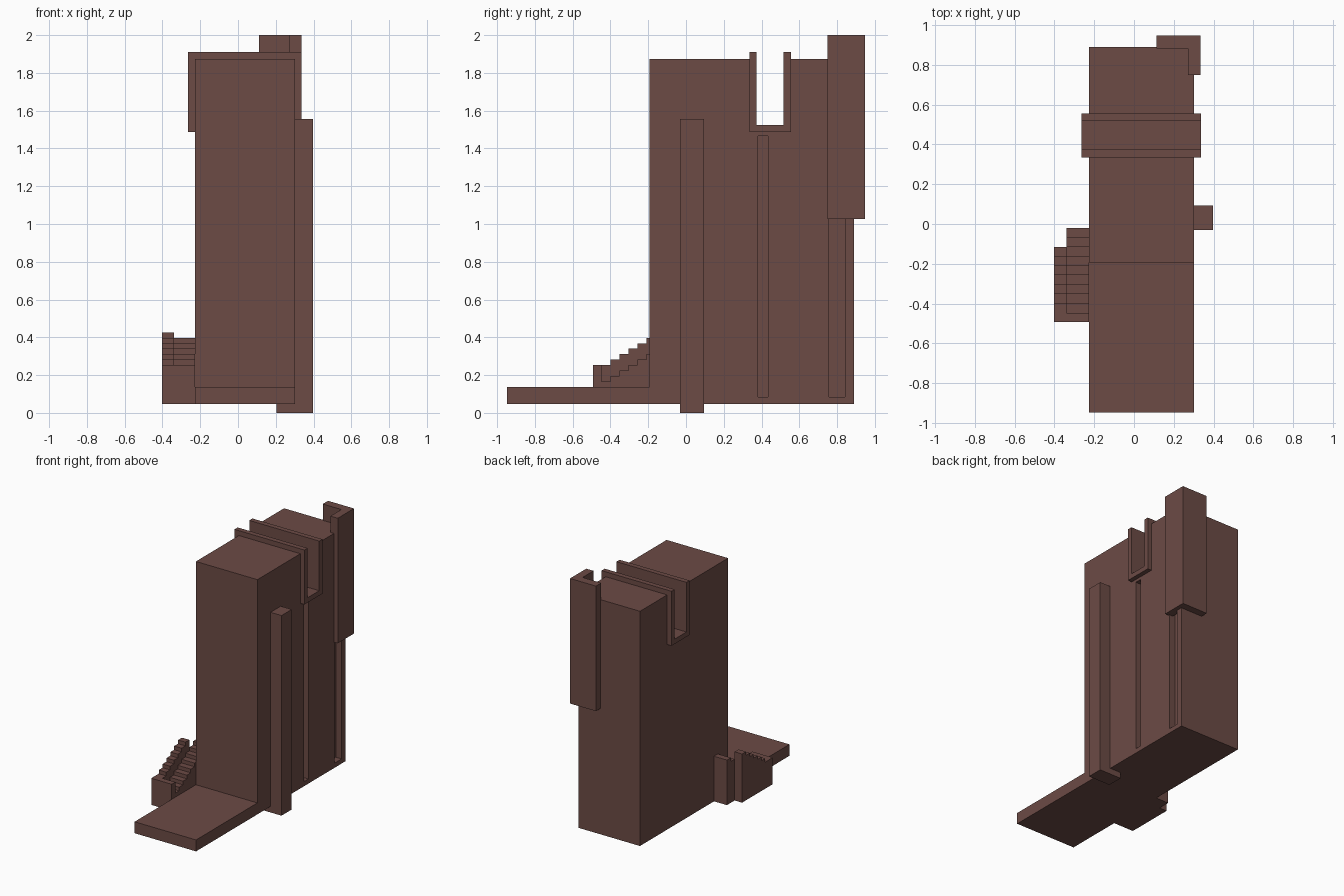
import bpy, bmesh

if "Cube" in bpy.data.objects:
    bpy.data.objects.remove(bpy.data.objects["Cube"])

brown = bpy.data.materials.new("brown")
brown.diffuse_color = (0.15, 0.07, 0.06, 1)
brown.use_nodes = True
brown.node_tree.nodes["Principled BSDF"].inputs["Base Color"].default_value = brown.diffuse_color


def extrude(name, pts, lo, hi, axis):
    """Extrude a profile: axis 'x' takes (y, z) points, axis 'z' takes (x, y)."""
    bm = bmesh.new()
    place = (lambda p: (lo, p[0], p[1])) if axis == 'x' else (lambda p: (p[0], p[1], lo))
    face = bm.faces.new([bm.verts.new(place(p)) for p in pts])
    geom = bmesh.ops.extrude_face_region(bm, geom=[face])['geom']
    d = hi - lo
    bmesh.ops.translate(bm, vec=(d, 0, 0) if axis == 'x' else (0, 0, d),
                        verts=[g for g in geom if isinstance(g, bmesh.types.BMVert)])
    bmesh.ops.recalc_face_normals(bm, faces=bm.faces)
    me = bpy.data.meshes.new(name)
    bm.to_mesh(me)
    bm.free()
    ob = bpy.data.objects.new(name, me)
    bpy.context.collection.objects.link(ob)
    me.materials.append(brown)
    return ob


def box(name, x0, x1, y0, y1, z0, z1):
    return extrude(name, [(x0, y0), (x1, y0), (x1, y1), (x0, y1)], z0, z1, 'z')


def stair_profile(y0, z0, ends, rise, base):
    """Side profile of a flight that climbs by rise at each y in ends."""
    pts, z = [(y0, base), (y0, z0)], z0
    for i, y in enumerate(ends):
        pts.append((y, z))
        if i < len(ends) - 1:
            z += rise
            pts.append((y, z))
    return pts + [(ends[-1], base)]


# tower with front slab and roof notch
tower = extrude("tower_and_slab", [
    (-0.947, 0.047), (0.89, 0.047), (0.89, 1.873), (0.535, 1.873), (0.535, 1.505),
    (0.355, 1.505), (0.355, 1.873), (-0.193, 1.873), (-0.193, 0.136), (-0.947, 0.136)],
    -0.227, 0.302, 'x')

# tall recesses in the right side
for i, (y0, y1, z1) in enumerate([(0.38, 0.433, 1.465), (0.757, 0.842, 1.06)]):
    cutter = box(f"recess_cutter_{i}", 0.252, 0.4, y0, y1, 0.083, z1)
    cutter.hide_render = True
    cutter.hide_viewport = True
    mod = tower.modifiers.new("recess", 'BOOLEAN')
    mod.operation = 'DIFFERENCE'
    mod.solver = 'EXACT'
    mod.object = cutter

# U-shaped channel lining the notch
extrude("roof_channel", [
    (0.335, 1.487), (0.556, 1.487), (0.556, 1.911), (0.517, 1.911), (0.517, 1.525),
    (0.374, 1.525), (0.374, 1.911), (0.335, 1.911)], -0.265, 0.337, 'x')

# L-shaped corner cladding at the back right
extrude("corner_panel", [
    (0.272, 0.748), (0.335, 0.748), (0.335, 0.947), (0.112, 0.947), (0.112, 0.882),
    (0.272, 0.882)], 1.027, 2.0, 'z')

# side column
box("side_column", 0.205, 0.396, -0.031, 0.094, 0, 1.557)

# side stairs: steps, stepped outer wall, low front wall
treads = [-0.447 + 0.0474 * (i + 1) for i in range(9)]
extrude("stair_steps", stair_profile(-0.447, 0.167, treads, 0.0288, 0.047), -0.338, -0.227, 'x')
extrude("stair_outer_wall", stair_profile(-0.447, 0.254, treads[:7], 0.0286, 0.047),
        -0.402, -0.338, 'x')
box("stair_front_wall", -0.402, -0.227, -0.492, -0.447, 0.047, 0.254)
